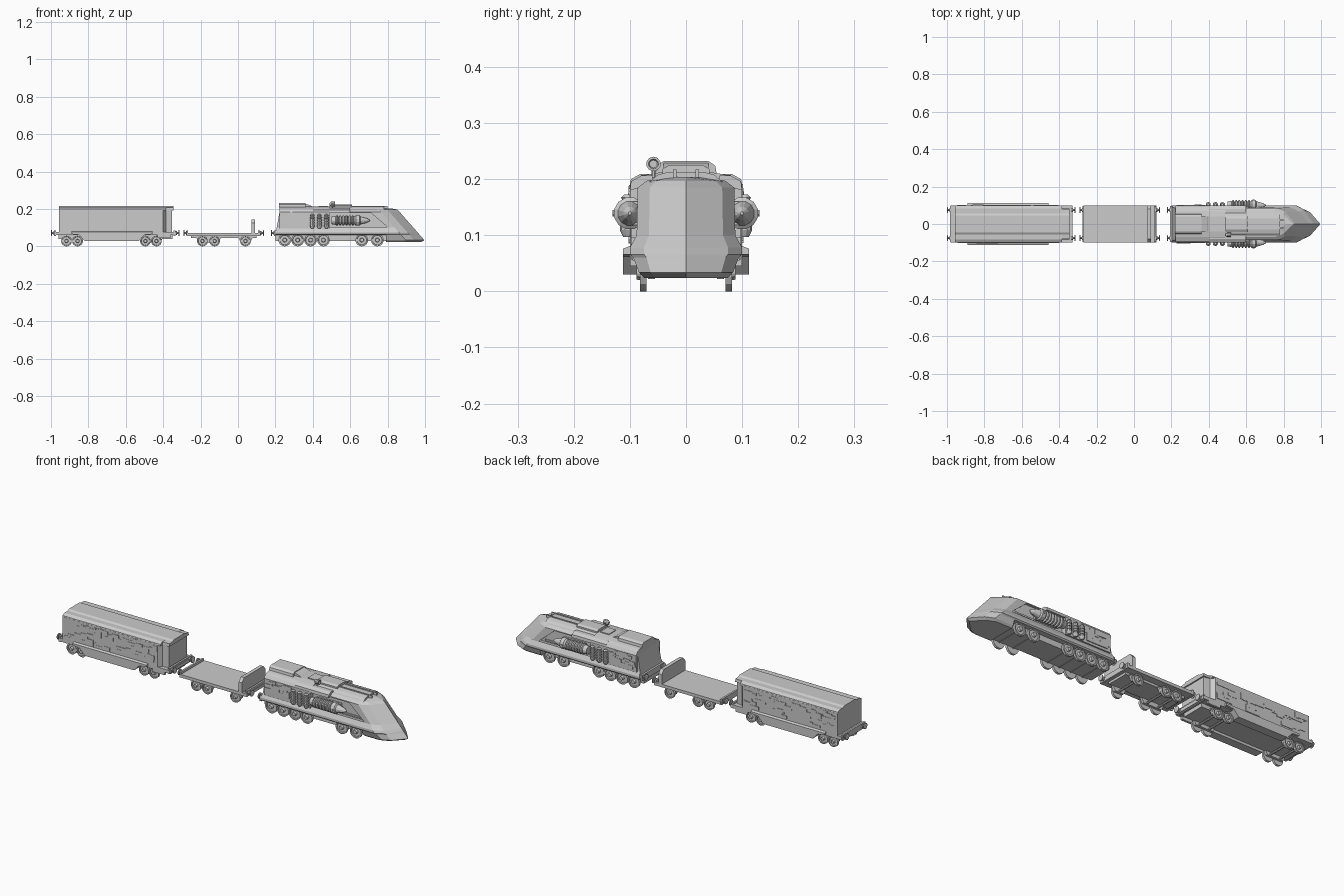
import bpy, bmesh, math, random
from mathutils import Vector

if "Cube" in bpy.data.objects:
    bpy.data.objects.remove(bpy.data.objects["Cube"])

random.seed(4)


def make(name, verts, faces):
    me = bpy.data.meshes.new(name)
    me.from_pydata(verts, [], faces)
    bm = bmesh.new()
    bm.from_mesh(me)
    bmesh.ops.remove_doubles(bm, verts=bm.verts, dist=1e-6)
    bmesh.ops.recalc_face_normals(bm, faces=bm.faces)
    bm.to_mesh(me)
    bm.free()
    ob = bpy.data.objects.new(name, me)
    bpy.context.collection.objects.link(ob)
    return ob


def loft(name, rings):
    n = len(rings[0])
    verts = [p for r in rings for p in r]
    faces = [(k * n + i, k * n + (i + 1) % n, (k + 1) * n + (i + 1) % n, (k + 1) * n + i)
             for k in range(len(rings) - 1) for i in range(n)]
    faces += [tuple(range(n)), tuple(range(len(verts) - n, len(verts)))]
    return make(name, verts, faces)


def prism(name, pts, axis, a, b):
    """Extrude a 2D profile along x (pts = y,z), y (pts = x,z) or z (pts = x,y)."""
    put = {'x': lambda u, v, t: (t, u, v), 'y': lambda u, v, t: (u, t, v), 'z': lambda u, v, t: (u, v, t)}[axis]
    return loft(name, [[put(u, v, t) for u, v in pts] for t in (a, b)])


def box(name, x0, x1, y0, y1, z0, z1):
    return prism(name, [(x0, y0), (x1, y0), (x1, y1), (x0, y1)], 'z', z0, z1)


def both(half):
    return half + [(-y, z) for y, z in reversed(half)]


def lathe(name, prof, c, axis, seg=12, s=1):
    """Revolve (distance along axis, radius) points around an axis through c."""
    rings = []
    for t, r in prof:
        ring = []
        for i in range(seg):
            a = 2 * math.pi * (i + .5) / seg
            u, v = r * math.cos(a), r * math.sin(a)
            d = {'x': (s * t, u, v), 'y': (u, s * t, v), 'z': (u, v, s * t)}[axis]
            ring.append(Vector(c) + Vector(d))
        rings.append(ring)
    return loft(name, rings)


def wheel(x, r, side):
    lathe("wheel", [(0, r * .2), (0, r), (.012, r), (.012, r * .8), (.007, r * .75), (.007, r * .35),
                    (.018, r * .28), (.018, r * .1)], (x, side * .07, r), 'y', 14, side)


def wheels(xs, r):
    for x in xs:
        lathe("axle", [(-.07, .006), (.07, .006)], (x, 0, r), 'y', 8)
        for side in (-1, 1):
            wheel(x, r, side)


def bogie(x0, x1, z0, z1):
    # tapered side frames inside the wheels
    for side in (-1, 1):
        prism("bogie_frame", [(x0 + .015, z0), (x1 - .015, z0), (x1, z1), (x0, z1)], 'y', side * .055, side * .068)


def buffers(x, direction):
    for side in (-1, 1):
        lathe("buffer", [(0, .011), (.01, .011), (.01, .006), (.018, .006), (.018, .016), (.022, .016), (.024, .01)],
              (x, side * .075, .072), 'x', 10, direction)
    box("coupling_beam", x - .008, x + .002, -.095, .095, .055, .085)


def plates(name, x0, x1, z0, z1, y, n):
    # irregular armour plating, raised in small steps
    for side in (-1, 1):
        for _ in range(n):
            w, h = random.uniform(.03, .09), random.uniform(.012, .035)
            x, z = random.uniform(x0, x1 - w), random.uniform(z0, z1 - h)
            d = random.uniform(.001, .003)
            k = w * random.uniform(.3, .7)
            prism(name, [(x, z), (x + w, z), (x + w, z + h), (x + k, z + h), (x + k, z + h * .6), (x, z + h * .6)],
                  'y', side * (y - .002), side * (y + d))


# ---- Locomotive hull: plan outline stacked in levels and raked back at the nose
def plan(z, w, back, inset=0):
    tip = 1.0 - (z - .03) * .88 - inset
    half = [(back, w), (tip - .1, w), (tip - .055, w * .75)]
    return [(x, y, z) for x, y in half] + [(tip, 0, z)] + [(x, -y, z) for x, y in reversed(half)]


hull = loft("locomotive_hull", [plan(.06, .094, .2), plan(.066, .1, .2), plan(.078, .1, .203), plan(.1, .088, .207),
                                plan(.185, .086, .222), plan(.197, .07, .224), plan(.204, .035, .225, .03)])
loft("nose_lower", [plan(.024, .075, .79, .025), plan(.034, .084, .79), plan(.06, .094, .79)])
box("locomotive_chassis", .2, .82, -.066, .066, .03, .062)

# recessed machinery bays on both sides of the hull
for side in (-1, 1):
    cut = prism("bay_cutter", [(.48, .103), (.8, .103), (.71, .18), (.48, .18)], 'y', side * .074, side * .12)
    cut.hide_render = True
    m = hull.modifiers.new("bay", 'BOOLEAN')
    m.object = cut
    m.solver = 'EXACT'
    bpy.context.view_layer.objects.active = hull
    bpy.ops.object.modifier_apply(modifier="bay")
    bpy.data.objects.remove(cut)

# rear engine housing and roof parts
prism("engine_housing", both([(.098, .095), (.1, .185), (.09, .2), (.07, .208), (.04, .213)]), 'x', .222, .49)
plates("housing_plate", .225, .39, .105, .188, .1, 14)
prism("rear_roof_box", both([(.055, .208), (.052, .224), (.04, .232)]), 'x', .22, .36)
prism("roof_box_slope", [(.355, .205), (.41, .205), (.39, .218), (.355, .23)], 'y', -.04, .04)
prism("roof_ridge", both([(.065, .195), (.05, .208), (.03, .213)]), 'x', .48, .78)
prism("roof_hatch", both([(.042, .208), (.042, .218), (.03, .225)]), 'x', .49, .61)
box("roof_step", .43, .48, -.03, .03, .21, .217)
for side in (-1, 1):
    box("roof_rail", .6, .8, side * .02 - .003, side * .02 + .003, .203, .217)
    prism("roof_shoulder", [(side * .06, .19), (side * .1, .18), (side * .098, .196), (side * .08, .206),
                            (side * .06, .206)], 'x', .4, .6)
# roof lamp on its post
lathe("roof_lamp", [(-.02, .006), (-.012, .012), (.008, .013), (.008, .009), (.003, .007)], (.51, -.058, .227), 'x', 10)
lathe("lamp_post", [(0, .004), (.02, .004)], (.505, -.058, .203), 'z', 8)

# turbines and vertical cylinders
turbine = [(0, .012), (0, .02), (.02, .024)]
for i in range(6):
    t = .022 + i * .017
    turbine += [(t, .02), (t + .004, .028), (t + .011, .028), (t + .014, .02)]
turbine += [(.13, .029), (.15, .029), (.155, .022), (.19, .012), (.205, .003)]
for side in (-1, 1):
    lathe("turbine", turbine, (.5, side * .1, .139), 'x', 12)
    box("turbine_mount", .53, .66, side * .07, side * .095, .118, .16)
    lathe("turbine_exhaust", [(0, .006), (.018, .006)], (.64, side * .113, .139), 'y', 8, side)
    for x in (.397, .435, .473):
        cyl = [(0, .008), (.008, .012)]
        for i in range(4):
            t = .012 + i * .014
            cyl += [(t, .014), (t + .007, .014), (t + .008, .01), (t + .013, .01)]
        cyl += [(.07, .012), (.076, .006)]
        lathe("vertical_cylinder", cyl, (x, side * .104, .097), 'z', 10)
    box("bay_pipe", .66, .77, side * .07, side * .08, .11, .118)

wheels((.25, .319, .388, .457), .034)
wheels((.662, .745), .034)
buffers(.2, -1)

# ---- Flat wagon with headboard
box("wagon_deck", -.27, .12, -.098, .098, .057, .073)
prism("wagon_headboard", both([(.098, .07), (.098, .125), (.08, .145)]), 'x', .073, .092)
box("wagon_underframe", -.25, .1, -.06, .06, .045, .058)
wheels((-.19, -.125, .04), .029)
bogie(-.225, -.09, .022, .05)
bogie(.0, .08, .022, .05)
buffers(-.268, -1)
buffers(.115, 1)

# ---- Closed carriage: body with chamfered front corners, roof, skirts
box("carriage_deck", -.98, -.33, -.1, .1, .06, .077)
box("carriage_underframe", -.96, -.35, -.062, .062, .04, .062)
prism("carriage_body", [(-.958, -.1), (-.4, -.1), (-.385, -.08), (-.352, -.075),
                        (-.352, .075), (-.385, .08), (-.4, .1), (-.958, .1)], 'z', .076, .195)
prism("carriage_roof", both([(.1, .192), (.098, .2), (.082, .209), (.055, .209), (.045, .215)]), 'x', -.958, -.385)
prism("roof_front", both([(.082, .192), (.08, .207), (.055, .209), (.045, .215)]), 'x', -.386, -.345)
plates("carriage_plate", -.955, -.4, .085, .192, .1, 32)
for side in (-1, 1):
    loft("carriage_skirt", [[(x, y * side, z) for x, z in pts] for y, pts in (
        (.066, [(-.82, .03), (-.53, .03), (-.5, .062), (-.457, .066), (-.457, .095), (-.89, .095), (-.89, .066), (-.85, .062)]),
        (.112, [(-.82, .03), (-.53, .03), (-.5, .062), (-.457, .066), (-.457, .076), (-.89, .076), (-.89, .066), (-.85, .062)]))])
    box("end_step", -.43, -.36, side * .088, side * .1, .045, .062)
wheels((-.917, -.858, -.495, -.436), .029)
bogie(-.95, -.825, .022, .05)
bogie(-.53, -.4, .022, .05)
buffers(-.976, -1)
buffers(-.336, 1)
